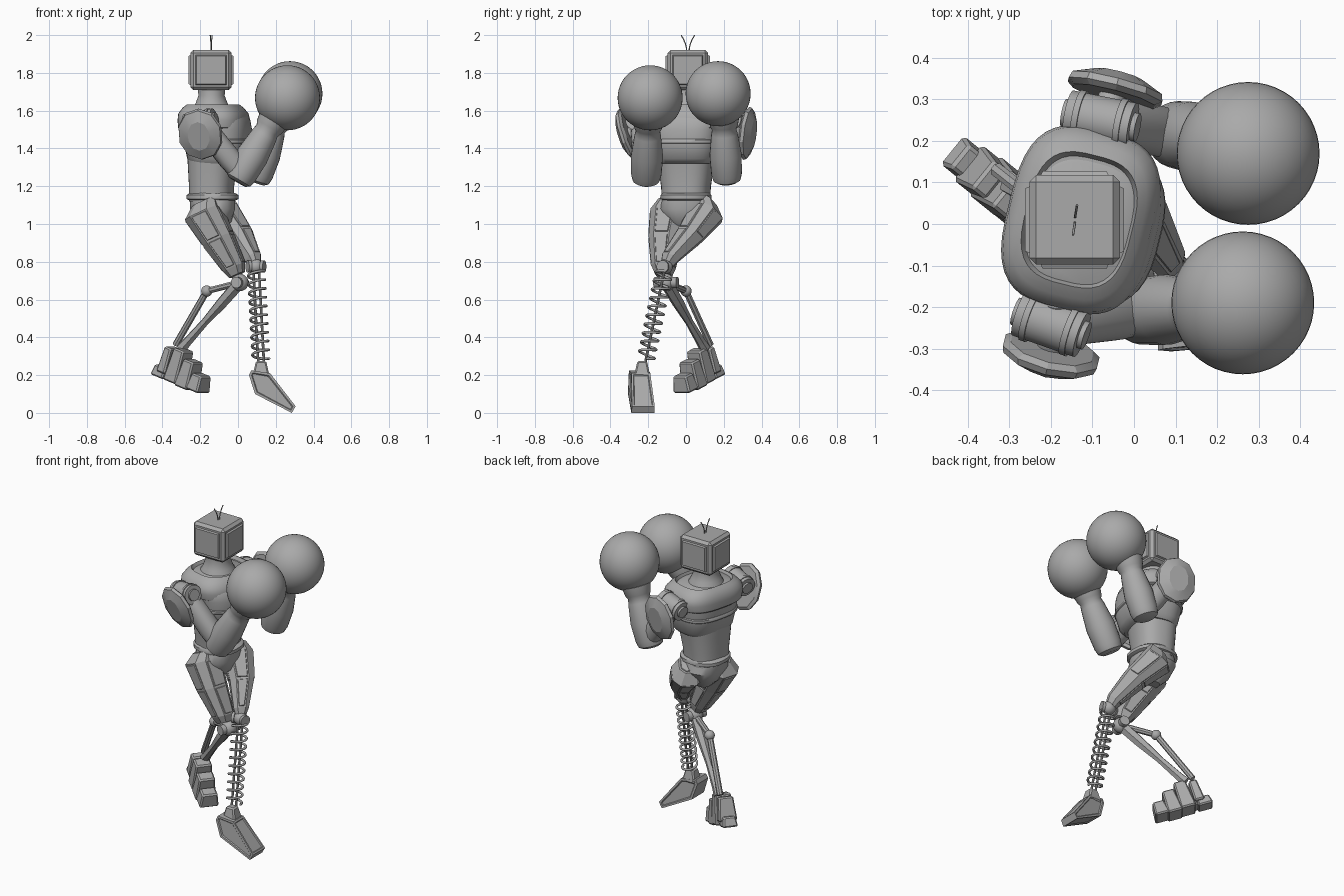
import bpy, bmesh, math
from mathutils import Vector, Matrix

old = bpy.data.objects.get("Cube")
if old:
    bpy.data.objects.remove(old)

grey = bpy.data.materials.new("plain_grey")
grey.use_nodes = True
grey.diffuse_color = (0.4, 0.4, 0.4, 1)
grey.node_tree.nodes["Principled BSDF"].inputs["Base Color"].default_value = (0.4, 0.4, 0.4, 1)


def finish(name, bm, angle=None):
    bmesh.ops.recalc_face_normals(bm, faces=bm.faces)
    me = bpy.data.meshes.new(name)
    bm.to_mesh(me)
    bm.free()
    me.materials.append(grey)
    ob = bpy.data.objects.new(name, me)
    bpy.context.collection.objects.link(ob)
    if angle:
        bpy.ops.object.select_all(action='DESELECT')
        ob.select_set(True)
        bpy.context.view_layer.objects.active = ob
        bpy.ops.object.shade_smooth_by_angle(angle=math.radians(angle))
    return ob


def inset_panels(bm, min_area, width, depth):
    """Raise or sink a panel in every large face that is not level."""
    faces = [f for f in bm.faces if f.calc_area() > min_area and abs(f.normal.z) < 0.9]
    bmesh.ops.inset_individual(bm, faces=faces, thickness=width, depth=0)
    bmesh.ops.inset_individual(bm, faces=faces, thickness=width * 0.4, depth=depth)


def loft(name, stations, n=24, power=2, yaw=0, angle=40, panel=None):
    """Skin rounded sections, each (x, y, z, half width, half depth)."""
    bm = bmesh.new()
    d = (Vector(stations[-1][:3]) - Vector(stations[0][:3])).normalized()
    if abs(d.z) > 0.98:
        a = math.radians(yaw)
        u, v = Vector((math.cos(a), math.sin(a), 0)), Vector((-math.sin(a), math.cos(a), 0))
    else:
        u = Vector((0, 0, 1)).cross(d).normalized()
        v = d.cross(u)
    rings = []
    for x, y, z, ra, rb in stations:
        ring = []
        for i in range(n):
            t = 2 * math.pi * (i + 0.5) / n
            c, s = math.cos(t), math.sin(t)
            c = math.copysign(abs(c) ** (2 / power), c)
            s = math.copysign(abs(s) ** (2 / power), s)
            ring.append(bm.verts.new(Vector((x, y, z)) + u * c * ra + v * s * rb))
        rings.append(ring)
    for lo, hi in zip(rings, rings[1:]):
        for i in range(n):
            j = (i + 1) % n
            bm.faces.new((lo[i], lo[j], hi[j], hi[i]))
    bm.faces.new(rings[0])
    bm.faces.new(rings[-1])
    if panel:
        bmesh.ops.recalc_face_normals(bm, faces=bm.faces)
        inset_panels(bm, *panel)
    return finish(name, bm, angle)


def rod(name, a, b, r, n=12):
    return loft(name, [(*a, r, r), (*b, r, r)], n)


def ball(name, c, r, seg=20):
    bm = bmesh.new()
    bmesh.ops.create_uvsphere(bm, u_segments=seg * 2, v_segments=seg, radius=r,
                              matrix=Matrix.Translation(c))
    return finish(name, bm, 60)


def block(name, c, size, yaw=0, pitch=0, bevel=0.01, panel=None, taper=1):
    bm = bmesh.new()
    bmesh.ops.create_cube(bm, size=1)
    for v in bm.verts:
        if v.co.z > 0:
            v.co.x *= taper
            v.co.y *= taper
    rot = Matrix.Rotation(math.radians(yaw), 4, 'Z') @ Matrix.Rotation(math.radians(pitch), 4, 'Y')
    bm.transform(Matrix.Translation(c) @ rot @ Matrix.Diagonal((*size, 1)))
    bmesh.ops.bevel(bm, geom=bm.edges[:], offset=bevel, segments=1, affect='EDGES')
    if panel:
        inset_panels(bm, *panel)
    return finish(name, bm)


def tube(name, points, r):
    cu = bpy.data.curves.new(name, 'CURVE')
    cu.dimensions = '3D'
    cu.bevel_depth, cu.bevel_resolution = r, 2
    cu.use_fill_caps = True
    sp = cu.splines.new('POLY')
    sp.points.add(len(points) - 1)
    for p, co in zip(sp.points, points):
        p.co = (*co, 1)
    cu.materials.append(grey)
    ob = bpy.data.objects.new(name, cu)
    bpy.context.collection.objects.link(ob)


# Head, neck and antennae
block("head", (-.143, .01, 1.815), (.218, .215, .212), bevel=.016, panel=(.01, .016, .01))
loft("neck", [(-.14, 0, 1.58, .12, .12), (-.14, 0, 1.64, .085, .09), (-.14, 0, 1.68, .07, .075),
              (-.14, 0, 1.73, .075, .08)])
for s in (-1, 1):
    tube("antenna", [(-.142 + .01 * t * t * s * .5, .01 + s * (.006 + .03 * t * t), 1.91 + .09 * t)
                     for t in (0, .25, .5, .75, 1)], 0.003)

# Torso shells, turned slightly towards the rear arm
TURN = -14
loft("abdomen", [(-.14, 0, 1.12, .115, .125), (-.14, 0, 1.2, .115, .13), (-.135, 0, 1.3, .125, .145),
                 (-.13, 0, 1.42, .135, .16)], 32, 2.5, TURN)
loft("chest", [(-.115, 0, 1.32, .125, .15), (-.11, 0, 1.345, .15, .17), (-.107, 0, 1.42, .17, .185),
               (-.11, 0, 1.5, .175, .195), (-.115, 0, 1.55, .17, .2), (-.125, 0, 1.59, .15, .18),
               (-.13, 0, 1.615, .12, .145)], 40, 2.8, TURN)
loft("shoulder_shell", [(-.128, .01, 1.5, .165, .195), (-.128, .01, 1.51, .176, .212),
                        (-.128, .01, 1.55, .178, .222), (-.13, .01, 1.585, .172, .217),
                        (-.132, .01, 1.615, .15, .188), (-.132, .01, 1.632, .13, .16),
                        (-.13, .01, 1.61, .12, .15)], 40, 3, TURN)
loft("chest_band", [(-.11, 0, 1.425, .172, .187), (-.11, 0, 1.43, .177, .193), (-.11, 0, 1.445, .177, .193),
                    (-.11, 0, 1.45, .173, .188)], 40, 2.8, TURN)
loft("belt", [(-.135, 0, 1.125, .125, .12), (-.135, 0, 1.133, .138, .135), (-.135, 0, 1.153, .138, .135),
              (-.135, 0, 1.165, .12, .125)], 32, 2.4)
loft("pelvis", [(-.13, 0, .96, .04, .05), (-.13, 0, 1.01, .095, .1), (-.135, 0, 1.08, .12, .14),
                (-.135, 0, 1.13, .12, .125)], 24, 2.4)

# Arms: (side, shoulder, drum axis, elbow, wrist, glove, pad centre, pad direction)
ARMS = [
    ("left", (-.08, .25, 1.54), (1, -.2, .2), (.105, .215, 1.265), (.2, .2, 1.54), (.275, .17, 1.69),
     (-.045, .322, 1.48), (.25, .95, -.12)),
    ("right", (-.2, -.24, 1.54), (1, -.35, .2), (.02, -.21, 1.265), (.175, -.2, 1.53), (.262, -.19, 1.668),
     (-.2, -.31, 1.475), (-.22, -.9, -.3)),
]
for side, *points in ARMS:
    sh, axle, el, wr, gl, pad, out = map(Vector, points)
    axle.normalize()
    out.normalize()
    # Shoulder drum with end caps
    rod(side + "_shoulder_drum", sh - axle * .08, sh + axle * .08, .058, 24)
    for k in (-1, 1):
        rod(side + "_drum_cap", sh + axle * .08 * k, sh + axle * .092 * k, .035, 16)
        rod(side + "_drum_ring", sh + axle * .045 * k, sh + axle * .06 * k, .063, 24)
    rod(side + "_shoulder_axle", sh - out * .06, pad, .035, 16)
    # Upper arm
    loft(side + "_upper_arm", [(*sh.lerp(el, t), a, a) for t, a in
                               ((0, .05), (.25, .06), (.7, .062), (1, .055))], 16, 2.3)
    # Forearm flaring into the cuff
    tip = el + (el - wr) * .14
    loft(side + "_forearm", [(*tip.lerp(wr, t), a, a) for t, a in
                             ((-.02, .05), (.02, .072), (.12, .081), (.45, .085), (.8, .07), (.88, .064),
                              (.94, .074), (1.1, .085))], 24)
    ball(side + "_glove", gl, .172, 24)
    # Domed shield pad
    loft(side + "_shoulder_pad", [(*(pad + out * o), a, b) for o, a, b in
                                  ((-.015, .105, .125), (-.003, .122, .142), (.014, .117, .135),
                                   (.038, .06, .08))], 10, 2.1, angle=20)

# Panelled thighs
loft("right_thigh", [(-.175, -.07, 1.12, .075, .07), (-.185, -.085, 1.06, .1, .1), (-.105, -.11, .92, .085, .085),
                     (-.02, -.12, .77, .062, .06), (-.005, -.12, .73, .045, .042)],
     8, 2.8, angle=None, panel=(.01, .01, .005))
loft("left_thigh", [(-.1, .1, 1.12, .07, .065), (-.085, .11, 1.06, .092, .088), (.01, .02, .94, .074, .066),
                    (.08, -.085, .82, .046, .043), (.09, -.1, .79, .033, .033)],
     8, 2.8, angle=None, panel=(.01, .01, .005))

# Spring lower leg
knee, ankle = Vector((.095, -.11, .775)), Vector((.122, -.215, .27))
ball("left_knee", knee, .04, 12)
for k in (-1, 1):
    rod("left_knee_disc", knee + Vector((.03 * k, -.01, 0)), knee + Vector((.045 * k, -.015, 0)), .033, 16)
axis = (ankle - knee).normalized()
u = axis.cross(Vector((0, 1, 0))).normalized()
v = axis.cross(u)
turns, steps = 10, 16
tube("spring_coil", [knee.lerp(ankle, .05 + .92 * i / (turns * steps))
                     + (u * math.cos(2 * math.pi * i / steps) + v * math.sin(2 * math.pi * i / steps)) * .044
                     for i in range(turns * steps + 1)], .007)
for k in (-1, 1):
    rod("spring_core_rod", knee + u * .015 * k, ankle + u * .015 * k, .007, 8)

# Wedge foot under the spring
bm = bmesh.new()
for x, z, w in ((.07, .225, .052), (.17, .21, .05), (.058, .2, .054), (.09, .1, .06),
                (.305, .035, .06), (.285, 0, .062)):
    for s in (-1, 1):
        bm.verts.new((x, -.244 + s * w + .1 * (x - .12), z))
bmesh.ops.convex_hull(bm, input=bm.verts[:])
bmesh.ops.dissolve_limit(bm, angle_limit=.06, verts=bm.verts[:], edges=bm.edges[:])
bmesh.ops.recalc_face_normals(bm, faces=bm.faces)
inset_panels(bm, .012, .014, -.006)
finish("left_foot", bm)
block("left_ankle", (.122, -.232, .235), (.09, .085, .08), bevel=.008, taper=.6)

# Strut lower leg
r_knee = Vector((.01, -.105, .69))
hock = Vector((-.165, .0, .645))
r_ankle = Vector((-.3, .1, .34))
ball("right_knee", r_knee, .046, 10)
rod("right_knee_pin", r_knee - Vector((.02, .06, 0)), r_knee + Vector((.02, .06, 0)), .03, 12)
ball("hock_ball", hock, .03, 10)
rod("knee_strut", r_knee, hock, .017, 8)
rod("hock_strut", hock, r_ankle + Vector((-.03, .03, .02)), .018, 8)
loft("shin_strut", [(*r_knee.lerp(r_ankle, t), a, a) for t, a in
                    ((.05, .034), (.3, .032), (.6, .022), (.9, .026), (1, .03))], 6, angle=None)

# Segmented foot on its toes: (distance along, height, length, width, thickness)
SEGMENTS = [("heel_spur", -.132, .22, .09, .09, .06), ("heel_plate", -.085, .28, .06, .11, .14),
            ("ankle_segment", -.015, .25, .09, .12, .18), ("instep_segment", .055, .205, .09, .12, .15),
            ("toe_segment", .12, .16, .085, .115, .09), ("sole", .0, .185, .2, .09, .05)]
for name, s, z, ln, wd, th in SEGMENTS:
    block("right_" + name, (-.297 + s * .78, .066 - s * .62, z), (ln, wd, th), -39, 18, .008, taper=.78)
